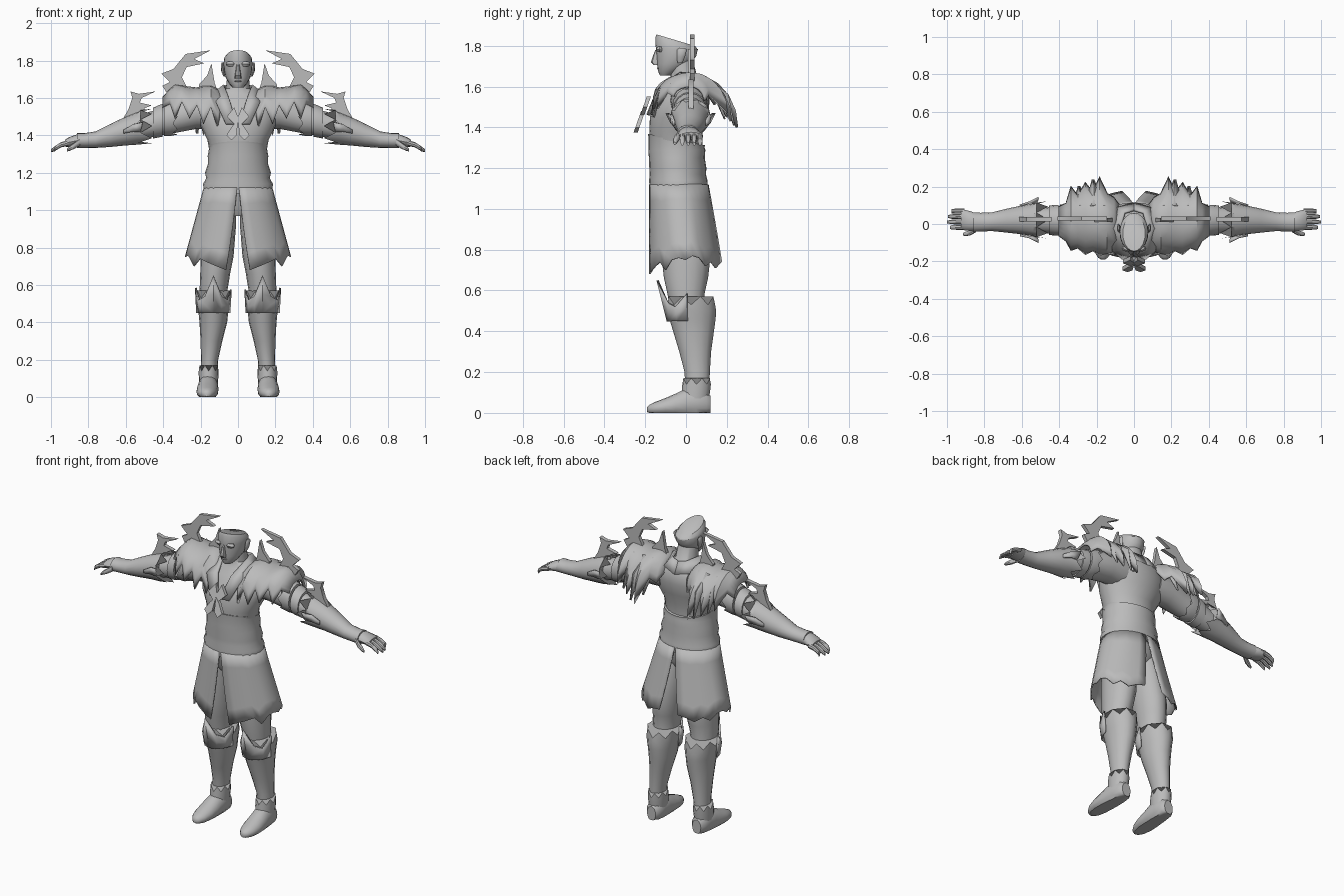
import bpy, bmesh, math
from mathutils import Vector

grey = bpy.data.materials.new("plain grey")
grey.diffuse_color = (0.5, 0.5, 0.5, 1)


def finish(name, bm, mirror=False, thick=0, angle=40):
    bmesh.ops.recalc_face_normals(bm, faces=bm.faces)
    me = bpy.data.meshes.new(name)
    bm.to_mesh(me)
    bm.free()
    me.materials.append(grey)
    me.shade_smooth()
    me.set_sharp_from_angle(angle=math.radians(angle))
    ob = bpy.data.objects.new(name, me)
    bpy.context.collection.objects.link(ob)
    if thick:
        m = ob.modifiers.new("thickness", 'SOLIDIFY')
        m.thickness, m.offset = thick, 0
    if mirror:
        ob.modifiers.new("mirror", 'MIRROR').use_clip = False
    return ob


def skin(bm, rows, closed):
    vs = [[bm.verts.new(p) for p in r] for r in rows]
    for a, b in zip(vs, vs[1:]):
        n = len(a)
        for i in range(n if closed else n - 1):
            j = (i + 1) % n
            bm.faces.new((a[i], a[j], b[j], b[i]))
    return vs


def tube(name, rings, axis='z', n=16, mirror=True, jag=0, tilt=0, caps=True):
    """Loft of ellipses; a ring is (position on axis, centre u, centre v, radius u, radius v).
    jag makes the first rim toothed, tilt leans the last ring."""
    rows = []
    for k, (p, cu, cv, ru, rv) in enumerate(rings):
        row = []
        for i in range(n):
            a = 2 * math.pi * i / n
            u, v = cu + ru * math.cos(a), cv + rv * math.sin(a)
            q = p + (jag * (1 if i % 2 else -1) if k == 0 else 0)
            if axis == 'z':
                z = q + (tilt * (v - cv) if k >= len(rings) - 2 else 0)
                row.append((u, v, z))
            elif axis == 'x':
                row.append((q, u, v))
            else:
                row.append((u, q, max(v, 0)))
        rows.append(row)
    bm = bmesh.new()
    vs = skin(bm, rows, True)
    if caps:
        bm.faces.new(vs[0])
        bm.faces.new(vs[-1])
    return finish(name, bm, mirror)


def sheet(name, rows, thick=0.01, mirror=True):
    bm = bmesh.new()
    skin(bm, rows, False)
    return finish(name, bm, mirror, thick)


def plate(name, pts, y, thick=0.02, lean=0, z0=0):
    """Flat outline in x and z, with y changing by lean per unit of height."""
    bm = bmesh.new()
    f = bm.faces.new([bm.verts.new((x, y + lean * (z - z0) - thick / 2, z)) for x, z in pts])
    ex = bmesh.ops.extrude_face_region(bm, geom=[f])
    for v in ex['geom']:
        if isinstance(v, bmesh.types.BMVert):
            v.co.y += thick
    bmesh.ops.triangulate(bm, faces=bm.faces[:])
    return finish(name, bm, True)


# Torso, neck and waist wrap
tube("torso", [(1.28, 0, -.045, .145, .125), (1.38, 0, -.05, .165, .13), (1.45, 0, -.035, .2, .142),
               (1.52, 0, -.02, .215, .135), (1.58, 0, 0, .2, .115), (1.62, 0, 0, .13, .09),
               (1.65, 0, -.01, .065, .065), (1.74, 0, -.025, .055, .055)], n=24, mirror=False)
tube("waist_wrap", [(1.09, 0, -.035, .182, .143), (1.14, 0, -.038, .187, .143), (1.17, 0, -.04, .17, .138),
                    (1.2, 0, -.04, .176, .14), (1.25, 0, -.045, .16, .137), (1.29, 0, -.045, .162, .14),
                    (1.33, 0, -.047, .155, .138), (1.34, 0, -.047, .158, .14)],
     n=24, mirror=False, tilt=-.2)
tube("hips", [(.97, 0, -.03, .1, .09), (1.02, 0, -.03, .155, .12), (1.12, 0, -.035, .17, .13)],
     n=20, mirror=False)

# Head with a flat, tilted crown
tube("head", [(1.655, 0, -.1, .026, .028), (1.675, 0, -.085, .046, .052), (1.71, 0, -.06, .066, .082),
              (1.75, 0, -.047, .075, .098), (1.785, 0, -.045, .077, .103), (1.81, 0, -.045, .074, .105),
              (1.827, 0, -.05, .06, .095)], n=20, mirror=False, tilt=-.3)
tube("nose", [(1.705, 0, -.145, .018, .014), (1.72, 0, -.15, .017, .022), (1.755, 0, -.146, .011, .014),
              (1.78, 0, -.142, .008, .008)], n=8, mirror=False)
tube("brow", [(1.768, .035, -.128, .02, .012), (1.782, .036, -.13, .03, .018),
              (1.795, .036, -.128, .02, .012)], n=10)
tube("lips", [(1.683, 0, -.128, .014, .01), (1.69, 0, -.13, .022, .014), (1.697, 0, -.128, .014, .01)],
     n=10, mirror=False)
tube("ear", [(1.715, .073, -.03, .005, .012), (1.745, .08, -.025, .01, .02),
             (1.78, .084, -.02, .008, .024), (1.79, .082, -.02, .004, .012)], n=8)

# Collar lapels
inner = [(.008, -.188, 1.46), (.045, -.135, 1.59), (.075, -.03, 1.665), (.05, .06, 1.66), (0, .075, 1.65)]
outer = [(.065, -.182, 1.46), (.115, -.14, 1.57), (.125, -.02, 1.625), (.09, .085, 1.6), (0, .11, 1.58)]
sheet("collar", [inner, outer], .014)

# Chest clasp with loops and tails
plate("clasp_loop", [(0, 1.5), (.02, 1.55), (.06, 1.5), (.02, 1.46), (0, 1.475)], -.2, .02, .35, 1.5)
plate("clasp_tail", [(0, 1.48), (.03, 1.45), (.062, 1.4), (.035, 1.375), (.008, 1.4)], -.21, .02, .35, 1.48)

# Arms, arm bands, bracers
tube("arm", [(.12, .01, 1.53, .09, .095), (.22, .015, 1.53, .09, .095), (.3, .015, 1.505, .078, .085),
             (.38, .02, 1.48, .07, .075), (.46, .02, 1.46, .07, .07), (.54, .02, 1.44, .065, .065)], 'x')
tube("upper_band", [(.335, .02, 1.5, .088, .096), (.36, .02, 1.492, .088, .095), (.395, .02, 1.485, .083, .088)],
     'x', jag=.012)
tube("lower_band", [(.405, .02, 1.48, .082, .088), (.425, .02, 1.475, .082, .086), (.455, .02, 1.465, .078, .082)],
     'x')
tube("bracer", [(.49, .022, 1.45, .1, .092), (.54, .022, 1.437, .087, .087), (.6, .022, 1.423, .077, .077),
                (.68, .018, 1.4, .064, .062), (.76, .012, 1.377, .05, .044), (.82, .01, 1.372, .05, .04),
                (.86, .01, 1.372, .052, .04)], 'x', jag=.03)
plate("bracer_horn", [(.5, 1.5), (.62, 1.48), (.585, 1.54), (.565, 1.6), (.575, 1.635), (.53, 1.622),
                      (.44, 1.635), (.515, 1.6), (.525, 1.575), (.46, 1.56), (.5, 1.545)], .025, .025)
for s, y in ((-1, -.07), (1, .115)):
    sheet("bracer_fin", [[(.61, y * .85, 1.43), (.56, y, 1.46), (.51, y + s * .025, 1.47)],
                         [(.61, y * .85, 1.41), (.56, y, 1.42), (.52, y, 1.42)]], .012)

# Hands
tube("palm", [(.83, .01, 1.372, .04, .033), (.87, .015, 1.37, .052, .033), (.91, .022, 1.362, .055, .025),
              (.925, .025, 1.358, .05, .018)], 'x', n=12)
for i, reach in enumerate((.985, 1.0, .995, .975)):
    y = -.018 + i * .029
    tube("finger", [(.905, y, 1.36, .014, .015), (.945, y, 1.35, .013, .014),
                    (.975, y, 1.332, .012, .013), (reach, y, 1.318, .007, .008)], 'x', n=8)
tube("thumb", [(.845, -.03, 1.365, .014, .02), (.875, -.047, 1.345, .014, .017),
               (.9, -.053, 1.33, .012, .013), (.915, -.055, 1.32, .006, .007)], 'x', n=8)

# Shoulder mantle: arches over the shoulder with a ragged hem (x, top z, front y z, back y z)
stations = [(.08, 1.61, -.1, 1.59, .1, 1.57), (.11, 1.645, -.16, 1.45, .14, 1.51),
            (.145, 1.66, -.155, 1.55, .16, 1.54), (.185, 1.66, -.165, 1.46, .25, 1.4),
            (.22, 1.65, -.14, 1.56, .17, 1.54), (.26, 1.655, -.16, 1.49, .22, 1.43),
            (.3, 1.66, -.125, 1.58, .15, 1.56), (.335, 1.665, -.14, 1.49, .2, 1.47),
            (.36, 1.645, -.09, 1.57, .11, 1.56), (.4, 1.6, -.06, 1.55, .09, 1.53)]
rows = []
for x, top, fy, fz, by, bz in stations:
    row = []
    for k in range(-5, 6):
        a = abs(k) / 5 * math.pi / 2
        ey, ez = (fy, fz) if k < 0 else (by, bz)
        row.append((x, .02 + (ey - .02) * math.sin(a), ez + (top - ez) * math.cos(a)))
    rows.append(row)
sheet("shoulder_mantle", rows, .012)
plate("mantle_inner_spike", [(.095, 1.6), (.125, 1.68), (.142, 1.785), (.165, 1.72), (.21, 1.67), (.2, 1.62)],
      .022, .022)
plate("mantle_horn", [(.26, 1.63), (.37, 1.61), (.405, 1.665), (.365, 1.685), (.41, 1.73), (.345, 1.755),
                      (.28, 1.835), (.145, 1.855), (.235, 1.808), (.18, 1.785), (.275, 1.765), (.3, 1.71)],
      .03, .022)

# Back feathers hanging behind the mantle
for x, y, z in ((.16, .19, 1.44), (.215, .235, 1.41), (.29, .2, 1.45)):
    sheet("back_feather", [[(x - .03, .09, 1.63), (x - .022, y - .05, 1.55), (x, y, z)],
                           [(x, .1, 1.645), (x, y - .03, 1.56), (x + .004, y, z)],
                           [(x + .03, .09, 1.63), (x + .022, y - .05, 1.55), (x + .008, y, z)]], .008)

# Split skirt with an uneven hem, open at front and back
hem = [.68, .7, .72, .74, .7, .75, .76, .75, .77, .76, .72, .74, .71, .73, .74]
rows = []
for r in range(6):
    t = r / 5
    rx, ry, cy = .18 + .1 * t, .142 + .038 * t, -.035 + .033 * t
    slit = .03 + .2 * t
    row = []
    for i, h in enumerate(hem):
        a = -math.pi / 2 + slit + (math.pi - 2 * slit) * i / (len(hem) - 1)
        row.append((rx * math.cos(a), cy + ry * math.sin(a), 1.12 + (h - 1.12) * t))
    rows.append(row)
sheet("skirt", rows, .008)

# Legs, boots and shoes
tube("leg", [(1.04, .085, -.03, .075, .1), (.9, .1, -.015, .088, .115), (.75, .112, 0, .088, .118),
             (.66, .122, 0, .08, .108), (.58, .13, 0, .075, .09), (.45, .13, .02, .07, .09)])
tube("boot", [(.55, .132, .025, .092, .118), (.5, .132, .028, .088, .12), (.46, .132, .032, .08, .113),
              (.4, .132, .037, .074, .1), (.3, .142, .045, .058, .078), (.2, .152, .055, .046, .062),
              (.1, .157, .055, .044, .058)], jag=.02)
tops = (.575, .52, .54, .65, .54, .52, .585)
knee = []
for f in (0, .5, 1):
    row = []
    for i, top in enumerate(tops):
        a = math.radians(-170 + 160 * i / 6)
        flare = 1 + .12 * f + (.3 * f if i == 3 else 0)
        row.append((.132 + .088 * math.cos(a) * (1 + .08 * f), .028 + .118 * math.sin(a) * flare,
                    .45 + (top - .45) * f))
    knee.append(row)
sheet("knee_guard", knee, .01)
tube("ankle_cuff", [(.155, .157, .052, .053, .07), (.12, .157, .05, .053, .07), (.07, .158, .045, .05, .068)],
     jag=.015)
tube("shoe", [(.12, .157, .04, .03, .045), (.1, .157, .045, .046, .06), (.05, .158, .05, .052, .075),
              (0, .16, .045, .056, .075), (-.05, .163, .035, .058, .06), (-.1, .165, .028, .057, .045),
              (-.15, .166, .022, .045, .032), (-.18, .166, .018, .026, .022), (-.19, .166, .016, .01, .012)],
     'y', n=16)
